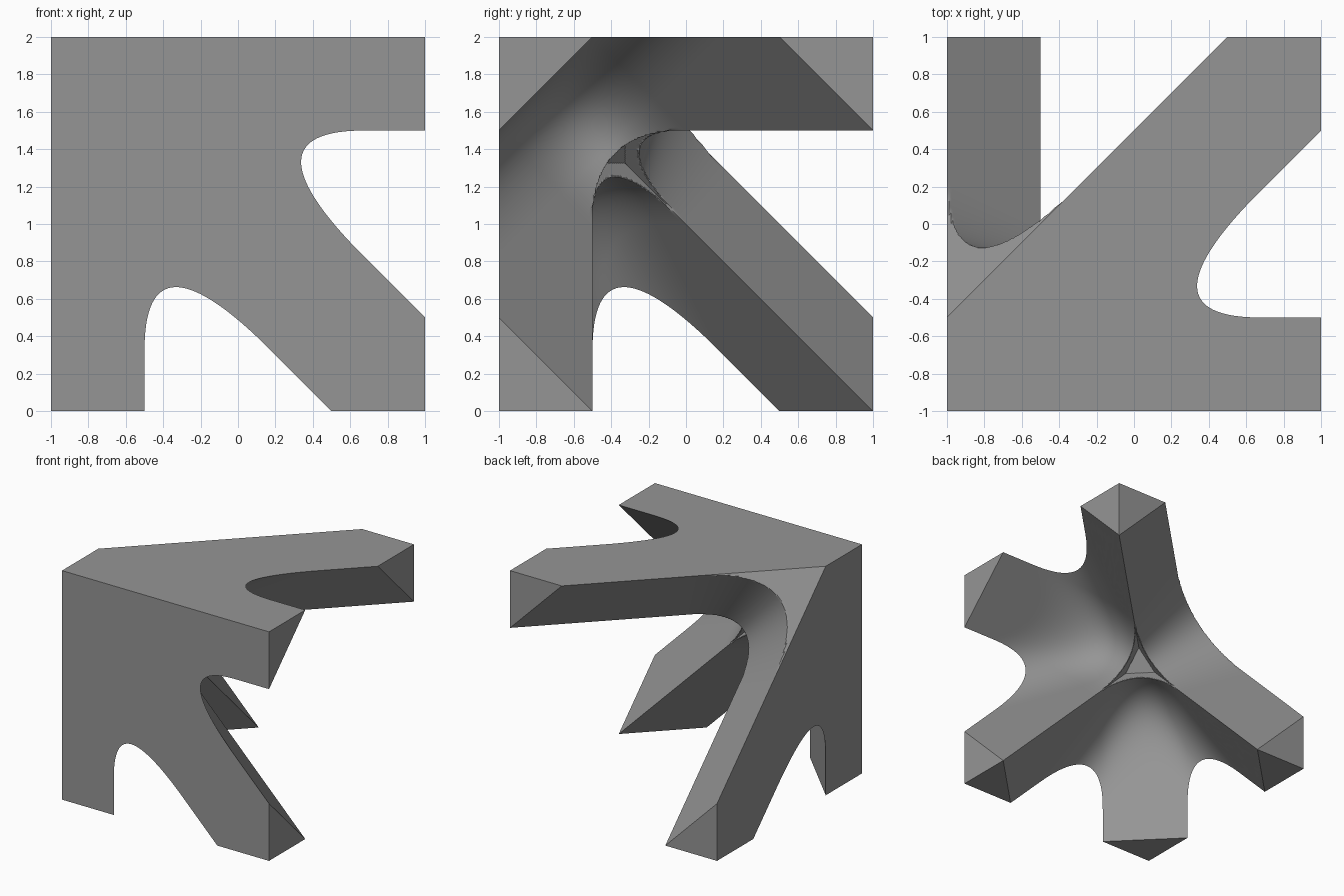
import bpy, bmesh

if "Cube" in bpy.data.objects:
    bpy.data.objects.remove(bpy.data.objects["Cube"])

N = 96            # direction samples along each cube edge
T = 0.5           # half thickness of every strut


def smin(p, q, k):
    h = max(k - abs(p - q), 0.0)
    return min(p, q) - h * h / (4 * k)


# Solid field measured from the full corner: inside where the value is <= T.
# Three webs join the diagonal struts in pairs; two straight arms blend in.
def field(a, b, c):
    u, v, w = b + c - a, a + c - b, a + b - c
    na = smin(v, w, 1.0)
    nb = smin(u, w, max(1.0, min(1.5, 1.25 - 0.5 * v)))
    nc = smin(u, v, 1.0)
    web_a = max(u, smin(na, b + c, 0.675))
    web_b = max(v, -v, nb)
    web_c = max(w, smin(nc, a + b, 0.675))
    core = max(a + b + c - 1.85 + T, na, nb, nc, -v)
    return min(web_a, web_b, web_c, core)


# Distance along the ray to the cube point at which the surface lies
def reach(p):
    if field(*p) <= T + 1e-6:
        return 1.0
    lo, hi = 0.0, 1.0
    for _ in range(22):
        m = (lo + hi) / 2
        if field(p[0] * m, p[1] * m, p[2] * m) <= T:
            lo = m
        else:
            hi = m
    return lo


bm = bmesh.new()
verts = {}


def vert(key):
    if key not in verts:
        p = [2 * t / N for t in key]
        r = reach(p)
        a, b, c = (t * r for t in p)
        verts[key] = bm.verts.new((a - 1, b - 1, 2 - c))
    return verts[key]


def place(axis, n, i, j):
    key = [i, j]
    key.insert(axis, n)
    return tuple(key)


# Blended struts and end caps, sampled through the three far cube faces
for axis in range(3):
    for i in range(N):
        for j in range(N):
            q = [vert(place(axis, N, x, y)) for x, y in
                 ((i, j), (i + 1, j), (i + 1, j + 1), (i, j + 1))]
            if i + j < N // 2:
                bm.faces.new((q[0], q[1], q[3]))
                bm.faces.new((q[1], q[2], q[3]))
            else:
                bm.faces.new((q[0], q[1], q[2]))
                bm.faces.new((q[0], q[2], q[3]))

# Flat outer sides meeting at the full corner
corner = bm.verts.new((-1, -1, 2))
for axis in range(3):
    rim = [vert(place(axis, 0, N, j)) for j in range(N + 1)]
    rim += [vert(place(axis, 0, i, N)) for i in range(N - 1, -1, -1)]
    bm.faces.new([corner] + rim)

bmesh.ops.recalc_face_normals(bm, faces=bm.faces)
mesh = bpy.data.meshes.new("corner_strut_joint")
bm.to_mesh(mesh)
bm.free()

joint = bpy.data.objects.new("corner_strut_joint", mesh)
bpy.context.collection.objects.link(joint)
grey = bpy.data.materials.new("mid grey")
grey.diffuse_color = (0.3, 0.3, 0.3, 1)
grey.use_nodes = True
grey.node_tree.nodes["Principled BSDF"].inputs["Base Color"].default_value = grey.diffuse_color
mesh.materials.append(grey)

bpy.context.view_layer.objects.active = joint
joint.select_set(True)
bpy.ops.object.shade_smooth_by_angle(angle=0.5)
